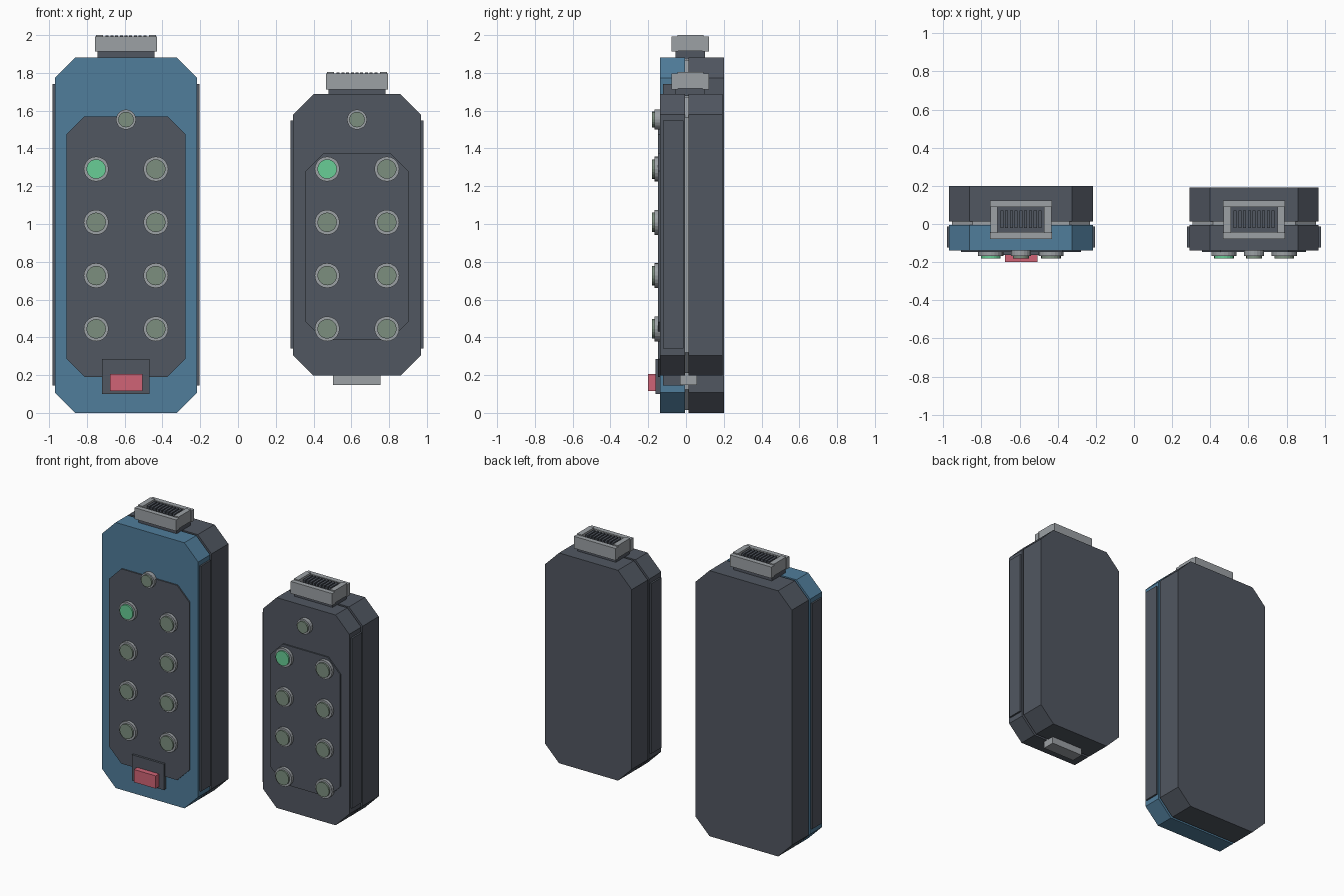
import bpy
import math

cube = bpy.data.objects.get("Cube")
if cube:
    bpy.data.objects.remove(cube, do_unlink=True)


def material(name, *rgb):
    linear = [((c / 255 + 0.055) / 1.055) ** 2.4 for c in rgb] + [1]
    m = bpy.data.materials.new(name)
    m.use_nodes = True
    m.diffuse_color = linear
    m.node_tree.nodes["Principled BSDF"].inputs["Base Color"].default_value = linear
    return m


BLUE = material("blue", 80, 125, 155)
DARK = material("charcoal", 81, 87, 97)
GREY = material("light grey", 156, 161, 165)
LAMP = material("unlit lamp", 124, 143, 127)
GREEN = material("green lamp", 104, 205, 150)
RED = material("red", 208, 100, 118)


def mesh_object(name, verts, faces, mat):
    mesh = bpy.data.meshes.new(name)
    mesh.from_pydata(verts, [], faces)
    mesh.materials.append(mat)
    obj = bpy.data.objects.new(name, mesh)
    bpy.context.collection.objects.link(obj)
    return obj


def prism(name, outline, y0, y1, mat):
    """Extrude a counterclockwise x-z outline from y0 (front) to y1 (back)."""
    n = len(outline)
    verts = [(x, y, z) for y in (y0, y1) for x, z in outline]
    faces = [tuple(range(n)), tuple(range(2 * n - 1, n - 1, -1))]
    faces += [(i, i + n, (i + 1) % n + n, (i + 1) % n) for i in range(n)]
    return mesh_object(name, verts, faces, mat)


def box(name, x0, x1, y0, y1, z0, z1, mat):
    return prism(name, [(x0, z0), (x1, z0), (x1, z1), (x0, z1)], y0, y1, mat)


def octagon(cx, half, z0, z1, cut):
    a, b = cx - half, cx + half
    return [(a + cut, z0), (b - cut, z0), (b, z0 + cut), (b, z1 - cut),
            (b - cut, z1), (a + cut, z1), (a, z1 - cut), (a, z0 + cut)]


def disc(name, cx, cz, radius, y0, y1, mat, sides=20):
    ring = [(cx + radius * math.cos(math.tau * i / sides),
             cz + radius * math.sin(math.tau * i / sides)) for i in range(sides)]
    return prism(name, ring, y0, y1, mat)


def lamp(name, cx, cz, radius, mat):
    disc(name + "_ring", cx, cz, radius, -0.168, -0.13, GREY)
    disc(name + "_lens", cx, cz, radius * 0.78, -0.18, -0.16, mat)


def connector(name, cx, base, z0, z1):
    # Dark neck, then an open rectangular frame with a row of contacts
    box(name + "_neck", cx - 0.15, cx + 0.15, -0.055, 0.1, base - 0.01, z0 + 0.035, DARK)
    for side, y in (("front", -0.078), ("back", 0.088)):
        box(f"{name}_{side}_rail", cx - 0.163, cx + 0.163, y, y + 0.035, z0, z1 - 0.008, GREY)
    for side, x in (("right", -0.16), ("left", 0.122)):
        box(f"{name}_{side}_rail", cx + x, cx + x + 0.038, -0.046, 0.092, z0 + 0.005, z1, GREY)
    for i in range(9):
        x = cx + (i - 4) * 0.025
        box(f"{name}_contact_{i + 1}", x - 0.008, x + 0.008, -0.02, 0.07,
            z0 + 0.03, z1 - 0.003, DARK)


def device(name, cx, half, z0, z1, back, front_mat, panel_half, panel_z0, panel_z1, cap_z):
    # Two shells with a recessed seam between them
    cut = 0.108
    prism(name + "_front_shell", octagon(cx, half, z0, z1, cut), -0.138, -0.004, front_mat)
    prism(name + "_seam", octagon(cx, half - 0.015, z0 + 0.015, z1 - 0.015, cut),
          -0.005, 0.013, GREY)
    prism(name + "_back_shell", octagon(cx, half, z0, z1, cut), 0.012, back, DARK)
    prism(name + "_front_panel", octagon(cx, panel_half, panel_z0, panel_z1, 0.096),
          -0.147, -0.13, DARK)
    # Thin side plates
    for side, s in (("right", -1), ("left", 1)):
        edge = sorted((cx + s * (half - 0.005), cx + s * (half + 0.012)))
        box(f"{name}_{side}_plate", *edge, -0.122, -0.012, z0 + 0.145, z1 - 0.14, DARK)
    # Lamps: one small on top, then two columns of four
    lamp(name + "_top_lamp", cx, 1.553, 0.053, LAMP)
    for row in range(4):
        for side, s in (("right", -1), ("left", 1)):
            lit = row == 0 and s < 0
            lamp(f"{name}_{side}_lamp_{row + 1}", cx + s * 0.158, 1.291 - row * 0.282,
                 0.066, GREEN if lit else LAMP)
    connector(name + "_connector", cx, z1, *cap_z)


device("large_unit", -0.593, 0.377, 0, 1.882, 0.2, BLUE, 0.315, 0.19, 1.57, (1.912, 2.0))
device("small_unit", 0.63, 0.339, 0.197, 1.687, 0.192, DARK, 0.273, 0.386, 1.376, (1.712, 1.805))

# Red push button on the large unit
box("button_base", -0.719, -0.468, -0.162, -0.13, 0.1, 0.284, DARK)
box("button", -0.677, -0.505, -0.2, -0.155, 0.115, 0.205, RED)

# Plug under the small unit
box("bottom_plug", 0.503, 0.755, -0.032, 0.058, 0.148, 0.21, GREY)
